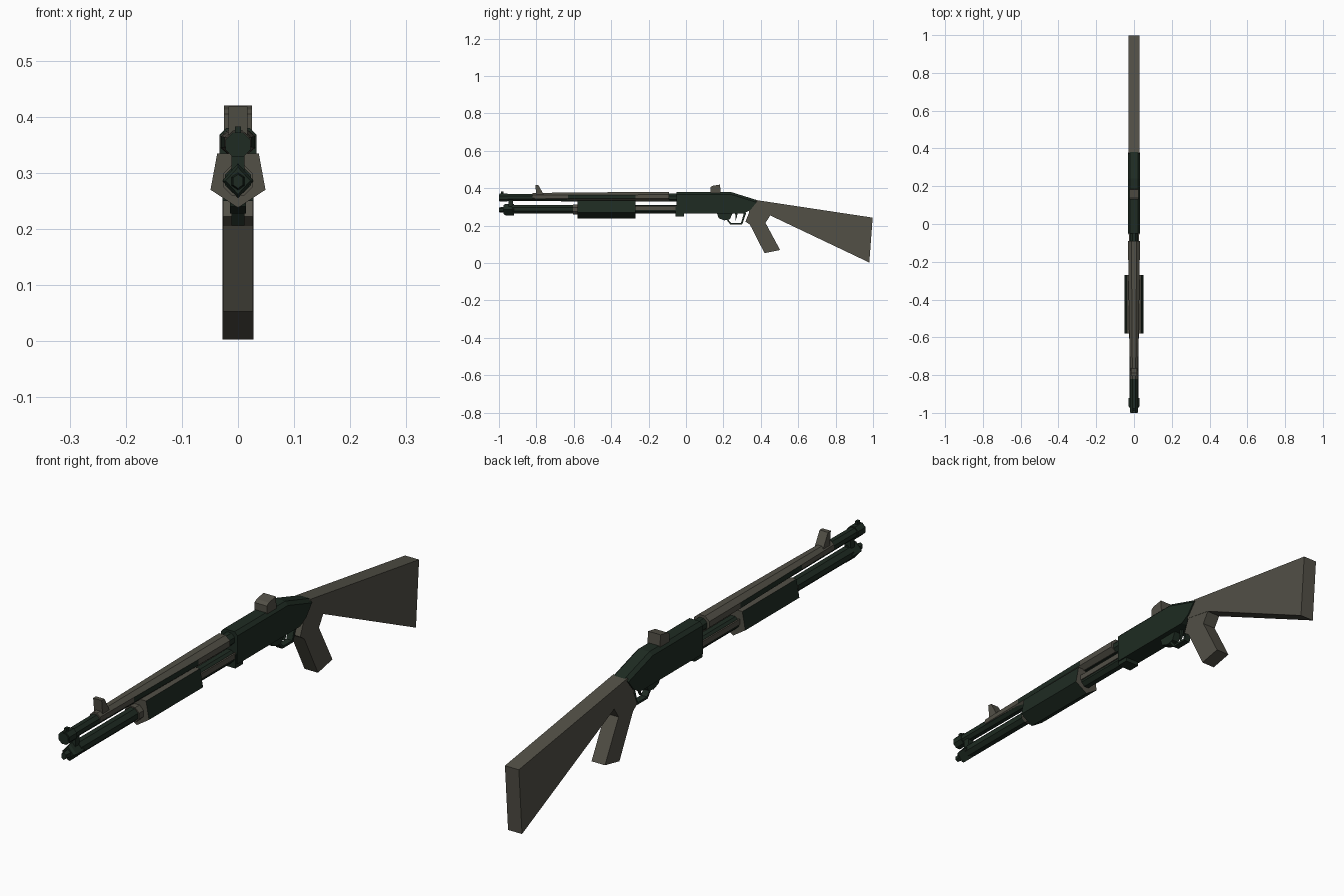
import bpy, bmesh, math
from mathutils import Vector

if "Cube" in bpy.data.objects:
    bpy.data.objects.remove(bpy.data.objects["Cube"])


def material(name, rgb):
    m = bpy.data.materials.new(name)
    m.diffuse_color = (*rgb, 1)
    m.use_nodes = True
    m.node_tree.nodes["Principled BSDF"].inputs["Base Color"].default_value = m.diffuse_color
    return m


DARK = material("dark green metal", (0.013, 0.024, 0.016))
OLIVE = material("olive grey polymer", (0.085, 0.08, 0.062))


def finish(name, bm, mats, rule=None):
    bmesh.ops.recalc_face_normals(bm, faces=bm.faces)
    bm.normal_update()
    if rule:
        for f in bm.faces:
            f.material_index = int(rule(f))
    me = bpy.data.meshes.new(name)
    bm.to_mesh(me)
    bm.free()
    for m in mats:
        me.materials.append(m)
    ob = bpy.data.objects.new(name, me)
    bpy.context.collection.objects.link(ob)
    return ob


def rings(bm, loops):
    """Bridge matching vertex loops and cap both ends."""
    vs = [[bm.verts.new(p) for p in lp] for lp in loops]
    n = len(vs[0])
    for a, b in zip(vs, vs[1:]):
        for i in range(n):
            bm.faces.new((a[i], a[(i + 1) % n], b[(i + 1) % n], b[i]))
    bm.faces.new(vs[0])
    bm.faces.new(vs[-1])


def tube(name, sections, n, mats, rule=None, turn=0.5):
    """Faceted body along y; sections are (y, z, half width, half height)."""
    bm = bmesh.new()
    k = 1 / math.cos(math.pi / n) if turn else 1
    loops = []
    for y, z, rx, rz in sections:
        angs = [(i + turn) * math.tau / n for i in range(n)]
        loops.append([Vector((rx * k * math.cos(a), y, z + rz * k * math.sin(a))) for a in angs])
    rings(bm, loops)
    return finish(name, bm, mats, rule)


def plate(name, profile, half, mat, x=0, chamfer=0, above=9):
    """Side profile (y, z) extruded across x, optionally chamfered above a height."""
    bm = bmesh.new()
    rings(bm, [[Vector((x + s * half, y, z)) for y, z in profile] for s in (-1, 1)])
    if chamfer:
        edges = [e for e in bm.edges
                 if abs(e.verts[0].co.x - e.verts[1].co.x) < 1e-5
                 and min(v.co.z for v in e.verts) > above]
        bmesh.ops.bevel(bm, geom=edges, offset=chamfer, segments=1, affect='EDGES', profile=0.5)
    return finish(name, bm, [mat])


def box(name, y0, y1, z0, z1, half, mat, x=0):
    return plate(name, [(y0, z0), (y1, z0), (y1, z1), (y0, z1)], half, mat, x)


# Barrel with muzzle ring and bead
tube("barrel", [(-1, .35, .018, .018), (-.03, .35, .022, .022)], 8, [DARK])
tube("muzzle_ring", [(-.998, .35, .022, .022), (-.955, .35, .022, .022)], 8, [DARK])
box("muzzle_bead", -.99, -.975, .36, .383, .005, DARK)

# Tapered heat shield, dark on its sides beside the pump
tube("heat_shield", [(-.82, .355, .020, .020), (-.63, .355, .024, .022),
                     (-.27, .355, .030, .025), (-.09, .355, .031, .026)], 8, [OLIVE, DARK],
     lambda f: abs(f.normal.x) > .9 and -.6 < f.calc_center_median().y < -.3)

# Magazine tube, diamond cap, end knob and clamp
tube("magazine_tube", [(-.93, .287, .023, .023), (-.03, .287, .023, .023)], 8, [DARK])
tube("magazine_cap", [(-.975, .286, .022, .024), (-.965, .286, .028, .031),
                      (-.92, .286, .028, .031)], 4, [DARK], turn=0)
tube("end_knob", [(-1, .285, .009, .011), (-.97, .285, .012, .014)], 6, [DARK])
box("barrel_clamp", -.95, -.925, .30, .34, .012, DARK)

# Pump fore-end: pentagonal sleeve with olive ends
bm = bmesh.new()
pent = [(-.037, .335), (-.049, .27), (0, .238), (.049, .27), (.037, .335)]
rings(bm, [[Vector((x, y, z)) for x, z in pent] for y in (-.58, -.27)])
finish("pump_grip", bm, [DARK, OLIVE], lambda f: abs(f.normal.y) > .9 or f.normal.z > .9)
tube("pump_collar", [(-.605, .287, .027, .027), (-.575, .287, .027, .027)], 8, [OLIVE])
for side in (-1, 1):
    box("action_bar", -.28, -.04, .285, .305, .003, OLIVE, x=side * .024)

# Receiver and its front lip
plate("receiver", [(-.05, .265), (.18, .265), (.31, .265), (.345, .285), (.385, .335),
                   (.24, .38), (-.05, .38)], .033, DARK, chamfer=.012, above=.33)
box("receiver_lip", -.055, -.01, .25, .30, .028, DARK)

# Trigger guard and trigger
plate("guard_base", [(.165, .27), (.175, .24), (.205, .228), (.235, .235), (.25, .27)], .014, DARK)
path = [(.21, .24), (.237, .206), (.3, .206), (.322, .268)]
inner = [(.31, .268), (.294, .214), (.241, .214), (.22, .24)]
plate("trigger_guard", path + inner, .012, DARK)
plate("trigger", [(.262, .27), (.276, .27), (.272, .245), (.262, .225), (.265, .245)], .005, DARK)

# Stock and pistol grip
plate("stock", [(.335, .275), (.375, .337), (.998, .243), (.98, .003), (.45, .255)], .028, OLIVE)
plate("pistol_grip", [(.345, .29), (.318, .222), (.342, .205), (.42, .053), (.503, .07),
                      (.425, .215), (.455, .262), (.40, .30)], .027, OLIVE)

# Sights
plate("rear_sight", [(.13, .375), (.13, .405), (.142, .413), (.182, .42), (.185, .375)], .025, OLIVE)
plate("front_sight", [(-.80, .365), (-.806, .418), (-.79, .418), (-.76, .365)], .017, OLIVE)
